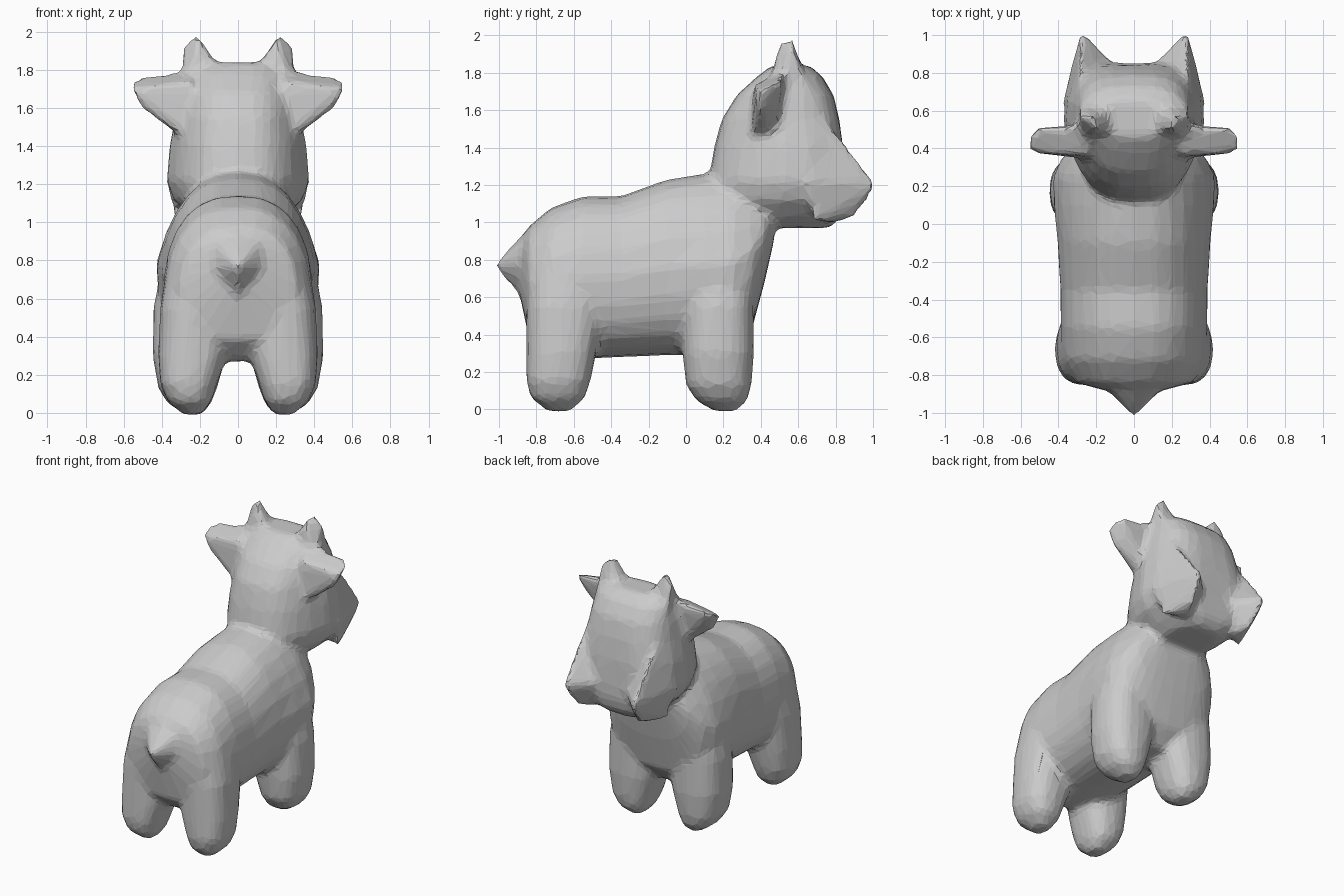
import bpy, bmesh
from math import sin, cos, pi, copysign

if "Cube" in bpy.data.objects:
    bpy.data.objects.remove(bpy.data.objects["Cube"])


def add(name, bm):
    bmesh.ops.recalc_face_normals(bm, faces=bm.faces)
    me = bpy.data.meshes.new(name)
    bm.to_mesh(me)
    bm.free()
    ob = bpy.data.objects.new(name, me)
    bpy.context.collection.objects.link(ob)
    return ob


def oval(a, b, p, n=24):
    """Superellipse points with half sizes a, b."""
    f = lambda v: copysign(abs(v) ** (2 / p), v)
    return [(a * f(cos(2 * pi * i / n)), b * f(sin(2 * pi * i / n))) for i in range(n)]


def loft(name, rings):
    bm = bmesh.new()
    loops = [[bm.verts.new(p) for p in r] for r in rings]
    n = len(loops[0])
    for a, b in zip(loops, loops[1:]):
        for i in range(n):
            bm.faces.new((a[i], a[(i + 1) % n], b[(i + 1) % n], b[i]))
    bm.faces.new(loops[0])
    bm.faces.new(loops[-1])
    return add(name, bm)


def chunk(name, pts, sides=(1, -1)):
    """Convex low-poly chunk, by default with its mirror image."""
    for s in sides:
        bm = bmesh.new()
        for x, y, z in pts:
            bm.verts.new((s * x, y, z))
        bmesh.ops.convex_hull(bm, input=bm.verts)
        skin.append(add(name, bm))


# Torso: y, bottom, top, half width, taper towards the back line
torso = [(-.89, .62, .90, .12, .1), (-.84, .38, .98, .31, .12), (-.72, .27, 1.08, .38, .12),
         (-.55, .27, 1.14, .39, .12), (-.35, .28, 1.14, .39, .12), (-.1, .29, 1.23, .405, .16),
         (.1, .29, 1.26, .425, .24), (.25, .3, 1.27, .43, .30), (.35, .42, 1.25, .385, .34),
         (.42, .68, 1.2, .31, .3), (.47, .9, 1.12, .2, .2)]
rings = []
for y, a, b, w, taper in torso:
    h = (b - a) / 2
    rings.append([(x * (1 - taper * max(0, z / h)), y, a + h + z) for x, z in oval(w, h, 2.5)])
skin = [loft("body", rings)]

# Head: z, back, front, half width, corner bulge of the hollow face
head = [(.97, .26, .77, .17, .02), (1.03, .18, .83, .25, .05), (1.12, .13, .85, .34, .07),
        (1.22, .12, .85, .375, .08), (1.4, .15, .84, .36, .05), (1.55, .19, .82, .33, .02),
        (1.68, .27, .79, .31, 0), (1.78, .38, .73, .28, 0), (1.84, .46, .66, .22, 0)]
rings = []
for z, a, b, w, k in head:
    ring = []
    for x, y in oval(w, (b - a) / 2, 2.8):
        # the nape is narrower than the face
        t = y / (b - a) + .5
        ring.append((x * (.74 + .26 * min(1, t * 2)), (a + b) / 2 + y + k * (x / w) ** 2 * t, z))
    rings.append(ring)
skin.append(loft("head", rings))

# Legs: z, inner x, outer x, back y, front y
front = [(-.01, .19, .28, .15, .27), (.05, .14, .37, .05, .33), (.13, .11, .42, .0, .35),
         (.3, .06, .45, -.02, .365), (.55, .04, .445, -.02, .365), (.75, .04, .405, 0, .36)]
rear = [(-.01, .19, .29, -.74, -.62), (.06, .14, .37, -.83, -.54), (.15, .11, .41, -.855, -.51),
        (.3, .06, .42, -.855, -.48), (.55, .05, .41, -.855, -.44), (.8, .05, .37, -.82, -.4)]
for leg in (front, rear):
    for s in (1, -1):
        skin.append(loft("leg", [
            [(s * ((a + b) / 2 + x), (c + d) / 2 + y, z)
             for x, y in oval((b - a) / 2, (d - c) / 2, 2.5, 16)]
            for z, a, b, c, d in leg]))

# Horns, ears, muzzle corners and tail stub
chunk("horn", [(.20, .50, 1.97), (.22, .57, 1.99), (.29, .57, 1.93), (.06, .48, 1.76),
               (.08, .62, 1.76), (.28, .42, 1.66), (.29, .66, 1.70)])
chunk("ear", [(.22, .34, 1.40), (.22, .47, 1.40), (.24, .36, 1.74), (.25, .54, 1.81),
              (.54, .51, 1.76), (.57, .38, 1.70), (.51, .40, 1.60), (.47, .50, 1.66)])
chunk("muzzle_corner", [(.28, 1.035, 1.2), (.33, .68, 1.0), (.18, .78, .99), (.25, .91, 1.03),
                        (.29, .74, 1.56), (.38, .64, 1.22), (.06, .80, 1.2)])
chunk("tail", [(0, -1.03, .77), (-.1, -.9, .88), (.1, -.9, .88), (0, -.85, .96), (-.08, -.91, .71),
               (.08, -.91, .71), (0, -.87, .58), (.18, -.84, .78), (-.18, -.84, .78)], (1,))

# Fuse everything into one softly blended, faceted skin
bpy.ops.object.select_all(action='DESELECT')
for ob in skin:
    ob.select_set(True)
body = bpy.context.view_layer.objects.active = skin[0]
bpy.ops.object.join()
body.name = "toy_calf_body"
m = body.modifiers.new("fuse", 'REMESH')
m.mode = 'VOXEL'
m.voxel_size = .022
m = body.modifiers.new("blend", 'SMOOTH')
m.factor = .5
m.iterations = 9
m = body.modifiers.new("facets", 'DECIMATE')
m.ratio = .1
